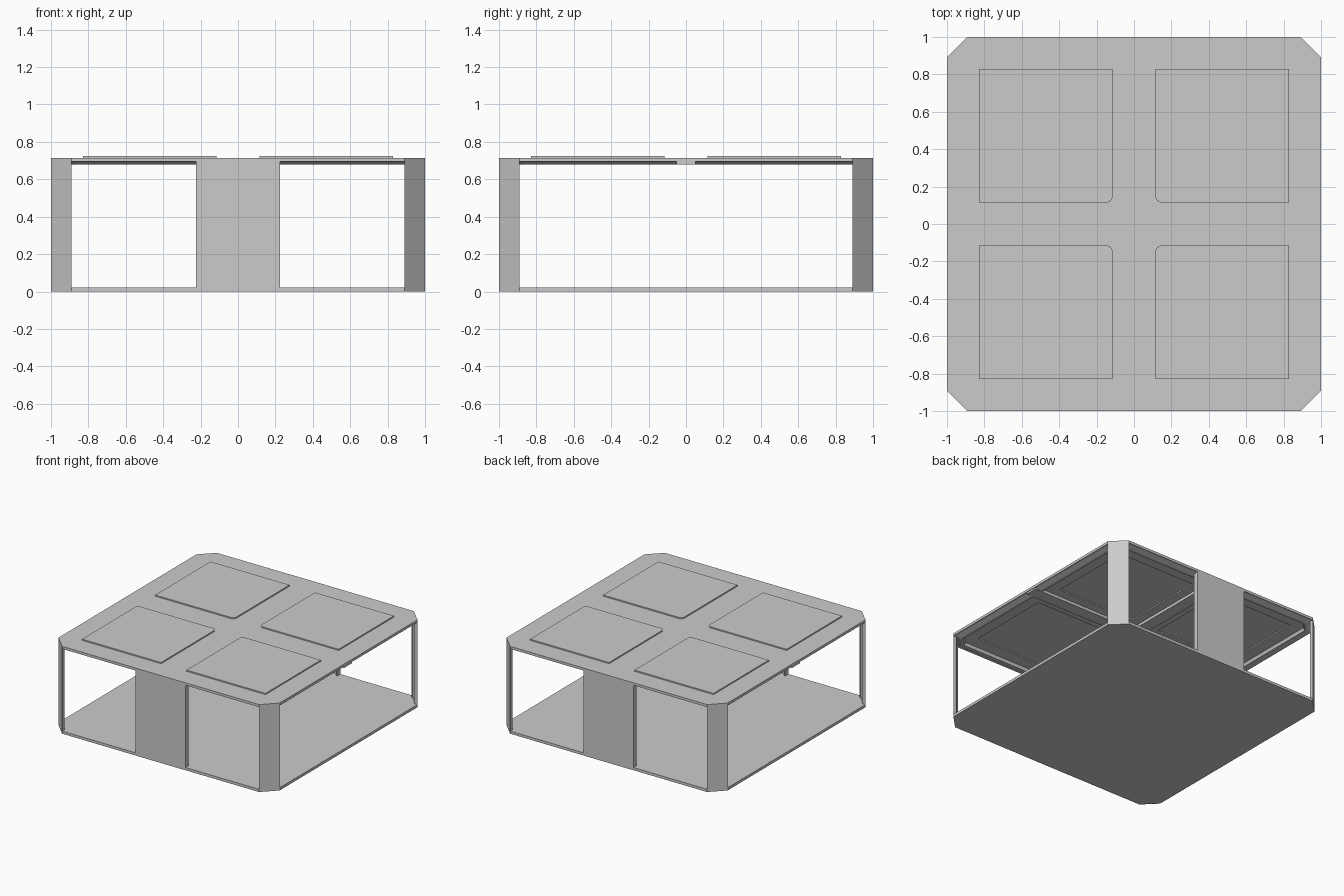
import bpy, bmesh, math

if "Cube" in bpy.data.objects:
    bpy.data.objects.remove(bpy.data.objects["Cube"])

TOP = 0.715   # height of the deck
CUT = 0.11    # size of the corner chamfers


def octagon(inset):
    """Square with chamfered corners, moved inward by inset on every side."""
    h = 1 - inset
    k = h - max(CUT - inset * 0.586, 0.02)
    return [(k, -h), (h, -k), (h, k), (k, h), (-k, h), (-h, k), (-h, -k), (-k, -h)]


def loft(name, rings):
    """Solid through a list of (outline, z) rings, capped at both ends."""
    bm = bmesh.new()
    loops = [[bm.verts.new((x, y, z)) for x, y in pts] for pts, z in rings]
    n = len(loops[0])
    for a, b in zip(loops, loops[1:]):
        for i in range(n):
            j = (i + 1) % n
            bm.faces.new((a[i], a[j], b[j], b[i]))
    bm.faces.new(loops[0][::-1])
    bm.faces.new(loops[-1])
    bmesh.ops.recalc_face_normals(bm, faces=bm.faces)
    mesh = bpy.data.meshes.new(name)
    bm.to_mesh(mesh)
    bm.free()
    ob = bpy.data.objects.new(name, mesh)
    bpy.context.collection.objects.link(ob)
    return ob


def prism(name, pts, z0, z1):
    return loft(name, [(pts, z0), (pts, z1)])


def rect(x0, x1, y0, y1):
    return [(x0, y0), (x1, y0), (x1, y1), (x0, y1)]


def pad_outline(sx, sy, grow=0.0):
    """Square pad with only the corner nearest the centre rounded."""
    a, b, r = 0.115 - grow, 0.83 + grow, 0.03
    pts = [(b, a), (b, b), (a, b)]
    for i in range(5):
        t = math.pi + i * math.pi / 8
        pts.append((a + r + r * math.cos(t), a + r + r * math.sin(t)))
    return [(x * sx, y * sy) for x, y in pts]


# Floor plate
prism("floor_plate", octagon(0), 0, 0.022)

# Deck with a sloping lip under its rim and a recessed underside
deck = loft("deck", [(octagon(0), TOP), (octagon(0), 0.694), (octagon(0.015), 0.694),
                     (octagon(0.05), 0.680), (octagon(0.07), 0.680), (octagon(0.08), 0.703)])

# Raised pads, hollow below
for sx in (-1, 1):
    for sy in (-1, 1):
        prism("deck_pad", pad_outline(sx, sy), TOP - 0.001, 0.725)
        cutter = prism("pad_recess_cutter", pad_outline(sx, sy, -0.008), 0.66, 0.7125)
        cutter.hide_render = True
        cutter.hide_viewport = True
        mod = deck.modifiers.new("recess", 'BOOLEAN')
        mod.operation = 'DIFFERENCE'
        mod.solver = 'EXACT'
        mod.object = cutter

# Crossing ribs under the deck
prism("cross_rib", rect(-0.995, 0.995, -0.05, 0.05), 0.680, 0.705)
prism("long_rib", rect(-0.05, 0.05, -0.98, 0.98), 0.681, 0.705)

# Corner posts with short returns, a hair proud of the plates
e = 0.001
post = [(0.89, -1 - e), (1 + e, -0.89), (0.97, -0.89), (0.97, -0.9), (0.9, -0.97), (0.89, -0.97)]
for sx in (-1, 1):
    for sy in (-1, 1):
        prism("corner_post", [(x * sx, y * sy) for x, y in post], 0, TOP)

# Front and back panels, folded inward along both edges
w, t, d = 0.225, 0.012, 0.96
channel = [(-w, -1 - e), (w, -1 - e), (w, -d), (w - t, -d),
           (w - t, -1 + t), (-w + t, -1 + t), (-w + t, -d), (-w, -d)]
for name, sy in (("front_panel", 1), ("back_panel", -1)):
    prism(name, [(x, y * sy) for x, y in channel], 0, TOP)
